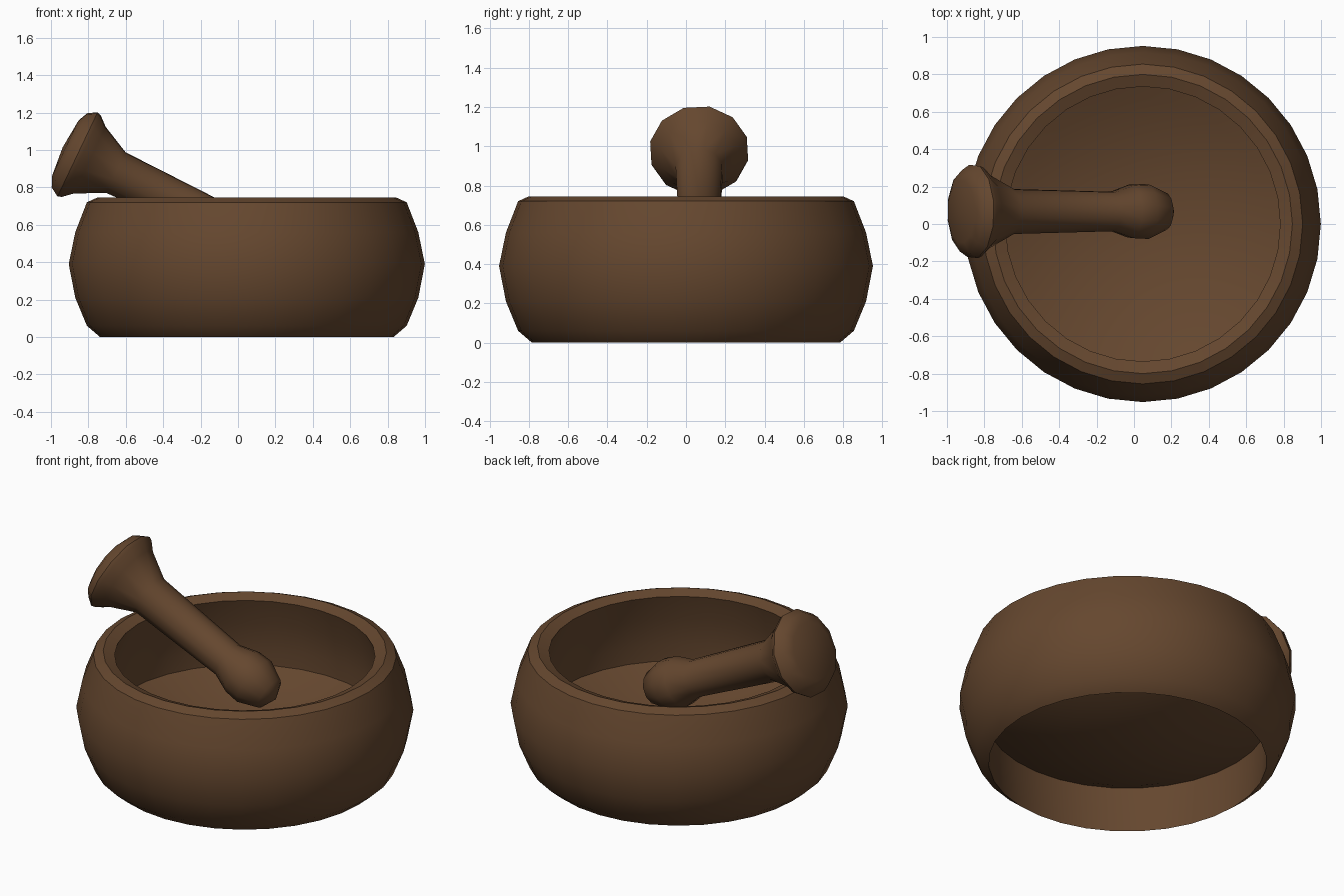
import bpy, math
from mathutils import Vector

if "Cube" in bpy.data.objects:
    bpy.data.objects.remove(bpy.data.objects["Cube"])

wood = bpy.data.materials.new("dark_wood")
wood.diffuse_color = (0.13, 0.063, 0.028, 1)
wood.use_nodes = True
wood.node_tree.nodes["Principled BSDF"].inputs["Base Color"].default_value = wood.diffuse_color


def lathe(name, profile, sides, origin, axis, u, v, phase=0.0, sharp=32):
    """Spin (radius, distance along axis) points around an axis; radius 0 makes a tip."""
    verts, faces, rings = [], [], []
    for r, s in profile:
        n = 1 if r == 0 else sides
        rings.append([len(verts) + i for i in range(n)])
        for i in range(n):
            a = math.radians(phase) + 2 * math.pi * i / sides
            verts.append(origin + axis * s + (u * math.cos(a) + v * math.sin(a)) * r)
    for a, b in zip(rings, rings[1:]):
        for i in range(sides):
            j = (i + 1) % sides
            quad = [a[i % len(a)], a[j % len(a)], b[j % len(b)], b[i % len(b)]]
            faces.append(list(dict.fromkeys(quad)))
    mesh = bpy.data.meshes.new(name)
    mesh.from_pydata(verts, [], faces)
    mesh.materials.append(wood)
    ob = bpy.data.objects.new(name, mesh)
    bpy.context.collection.objects.link(ob)
    bpy.ops.object.select_all(action='DESELECT')
    ob.select_set(True)
    bpy.context.view_layer.objects.active = ob
    bpy.ops.object.shade_smooth_by_angle(angle=math.radians(sharp))
    return ob


X, Y, Z = Vector((1, 0, 0)), Vector((0, 1, 0)), Vector((0, 0, 1))
centre = Vector((0.047, 0, 0))

# Bowl shell: barrel outside, ridged rim, bulging inner wall, open underneath
lathe("bowl_shell", [(0.785, 0), (0.855, 0.06), (0.917, 0.21), (0.952, 0.39),
                     (0.917, 0.56), (0.855, 0.72), (0.80, 0.745),
                     (0.735, 0.72), (0.78, 0.56), (0.802, 0.39),
                     (0.80, 0.2), (0.785, 0)],
      32, centre, Z, X, Y, sharp=36)

# Bowl floor: shallow dish set inside the shell
R, depth, edge_z = 0.80, 0.2, 0.29
dish = [(R * k / 6, edge_z - depth * (1 - (k / 6) ** 2)) for k in range(6, -1, -1)]
lathe("bowl_floor", dish, 32, centre, Z, X, Y)

# Pestle: flared head, tapered handle and rounded tip, leaning on the rim
t = math.radians(25.5)
axis = Vector((math.cos(t), 0, -math.sin(t)))
up = Vector((math.sin(t), 0, math.cos(t)))
lathe("pestle", [(0, -0.08), (0.17, -0.065), (0.225, -0.04), (0.255, 0.008),
                 (0.247, 0.03), (0.202, 0.08), (0.123, 0.235), (0.108, 0.83),
                 (0.146, 0.94), (0.15, 1.03), (0.1, 1.145), (0, 1.195)],
      12, Vector((-0.865, 0.067, 0.98)), axis, Y, up, phase=18, sharp=40)
